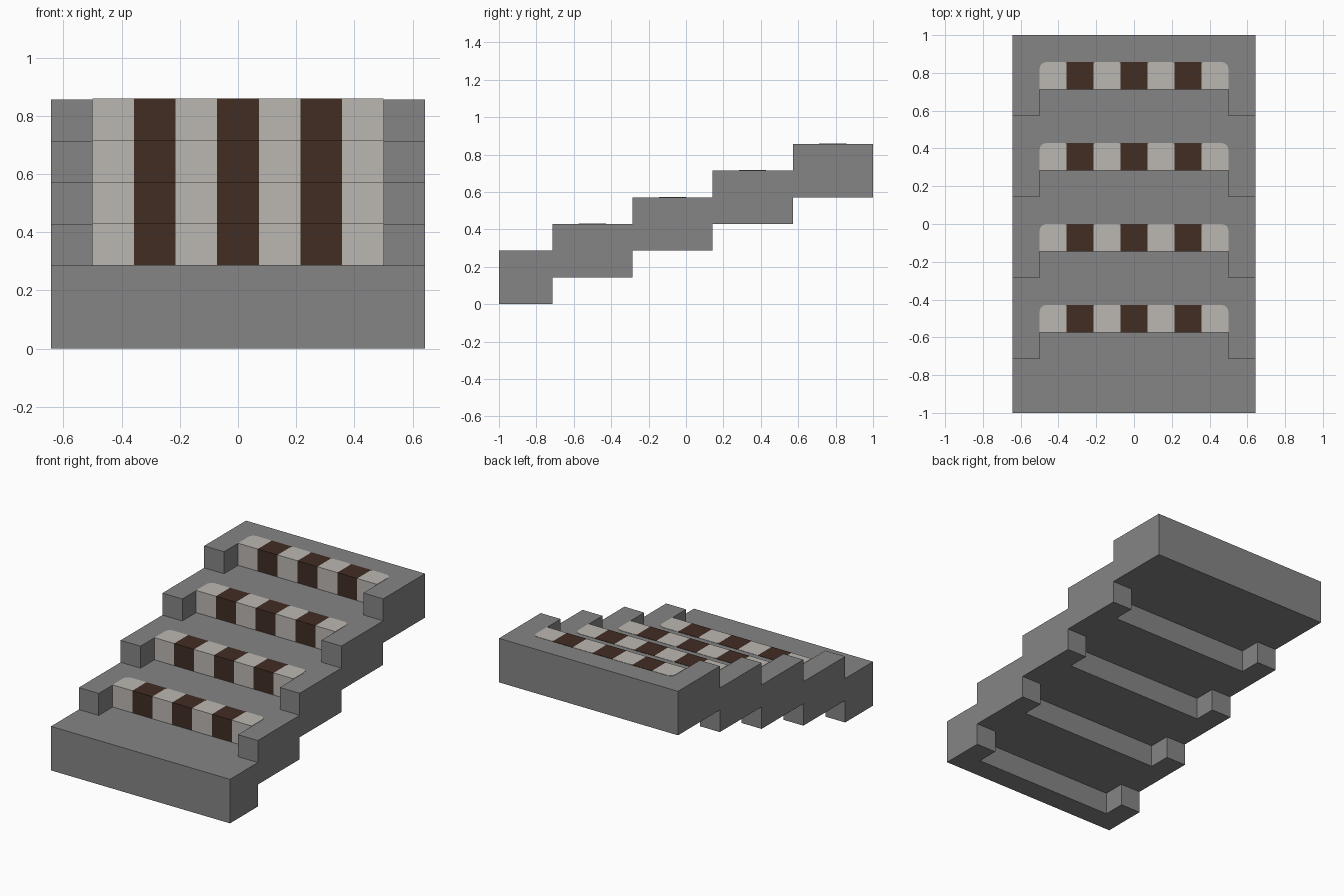
import bpy, bmesh, math
from mathutils import Vector

cube = bpy.data.objects.get("Cube")
if cube:
    bpy.data.objects.remove(cube, do_unlink=True)

U = 1 / 7          # grid module
LIP = 0.002        # how far the inlays stand proud


def material(name, rgb):
    m = bpy.data.materials.new(name)
    m.use_nodes = True
    m.diffuse_color = (*rgb, 1)
    m.node_tree.nodes["Principled BSDF"].inputs["Base Color"].default_value = (*rgb, 1)
    return m


stone = material("grey stone", (0.235, 0.235, 0.235))
ivory = material("pale ivory", (0.50, 0.474, 0.445))
brown = material("dark brown", (0.053, 0.026, 0.017))


def finish(bm, name, mat):
    bmesh.ops.recalc_face_normals(bm, faces=bm.faces)
    mesh = bpy.data.meshes.new(name)
    bm.to_mesh(mesh)
    bm.free()
    mesh.materials.append(mat)
    ob = bpy.data.objects.new(name, mesh)
    bpy.context.collection.objects.link(ob)
    return ob


# Stair body: solid cells in three columns, only the outer skin is kept
XS = (-4.5, -3.5, 3.5, 4.5)


def solid(c, y, z):
    if not (0 <= c < 3 and 0 <= y < 14):
        return False
    if c == 1:      # middle is set back one module above and below
        low, high = min((y + 2) // 3, 4), y // 3 + 2
    else:
        low = (y + 1) // 3
        high = low + 2
    return low <= z < high


def cell_face(bm, cell, axis, side):
    a, b = (axis + 1) % 3, (axis + 2) % 3
    verts = []
    for da, db in ((0, 0), (1, 0), (1, 1), (0, 1)):
        p = list(cell)
        p[axis] += side
        p[a] += da
        p[b] += db
        verts.append(bm.verts.new((XS[p[0]] * U, (p[1] - 7) * U, p[2] * U)))
    bm.faces.new(verts)


bm = bmesh.new()
for c in range(3):
    for y in range(14):
        for z in range(6):
            if not solid(c, y, z):
                continue
            for axis in range(3):
                for side in (0, 1):
                    near = [c, y, z]
                    near[axis] += 2 * side - 1
                    if not solid(*near):
                        cell_face(bm, (c, y, z), axis, side)
bmesh.ops.remove_doubles(bm, verts=bm.verts, dist=1e-4)
bmesh.ops.recalc_face_normals(bm, faces=bm.faces)
bmesh.ops.dissolve_limit(bm, angle_limit=math.radians(1), verts=bm.verts, edges=bm.edges)
finish(bm, "stair_body", stone)


# Inlaid tiles on the nosing of each step, rounded at their back corners
def corner(cx, cy, r, start):
    if r == 0:
        return [(cx, cy)]
    sx = 1 if start == 0 else -1
    ox, oy = cx - sx * r, cy - r
    return [(ox + r * math.cos(math.radians(start + t)),
             oy + r * math.sin(math.radians(start + t))) for t in (0, 30, 60, 90)]


def add_tile(bm, x, y, z, r_left, r_right):
    x0, x1, y0, y1 = x, x + U, y - LIP, y + U
    outline = [(x0, y0), (x1, y0)]
    outline += corner(x1, y1, r_right, 0) + corner(x0, y1, r_left, 90)
    base = bm.faces.new([bm.verts.new((px, py, z + LIP)) for px, py in outline])
    ext = bmesh.ops.extrude_face_region(bm, geom=[base])
    top = [v for v in ext["geom"] if isinstance(v, bmesh.types.BMVert)]
    bmesh.ops.translate(bm, verts=top, vec=Vector((0, 0, U)))


BIG, SMALL = 0.035, 0.012
for step in range(4):
    y, z = (3 * step + 3 - 7) * U, (step + 2) * U
    pale, dark = bmesh.new(), bmesh.new()
    for i in range(7):
        x = (i - 3.5) * U
        if i % 2:
            add_tile(dark, x, y, z, 0, 0)
        else:
            add_tile(pale, x, y, z, BIG if i == 0 else SMALL, BIG if i == 6 else SMALL)
    finish(pale, f"pale_tiles_{step + 1}", ivory)
    finish(dark, f"dark_tiles_{step + 1}", brown)
